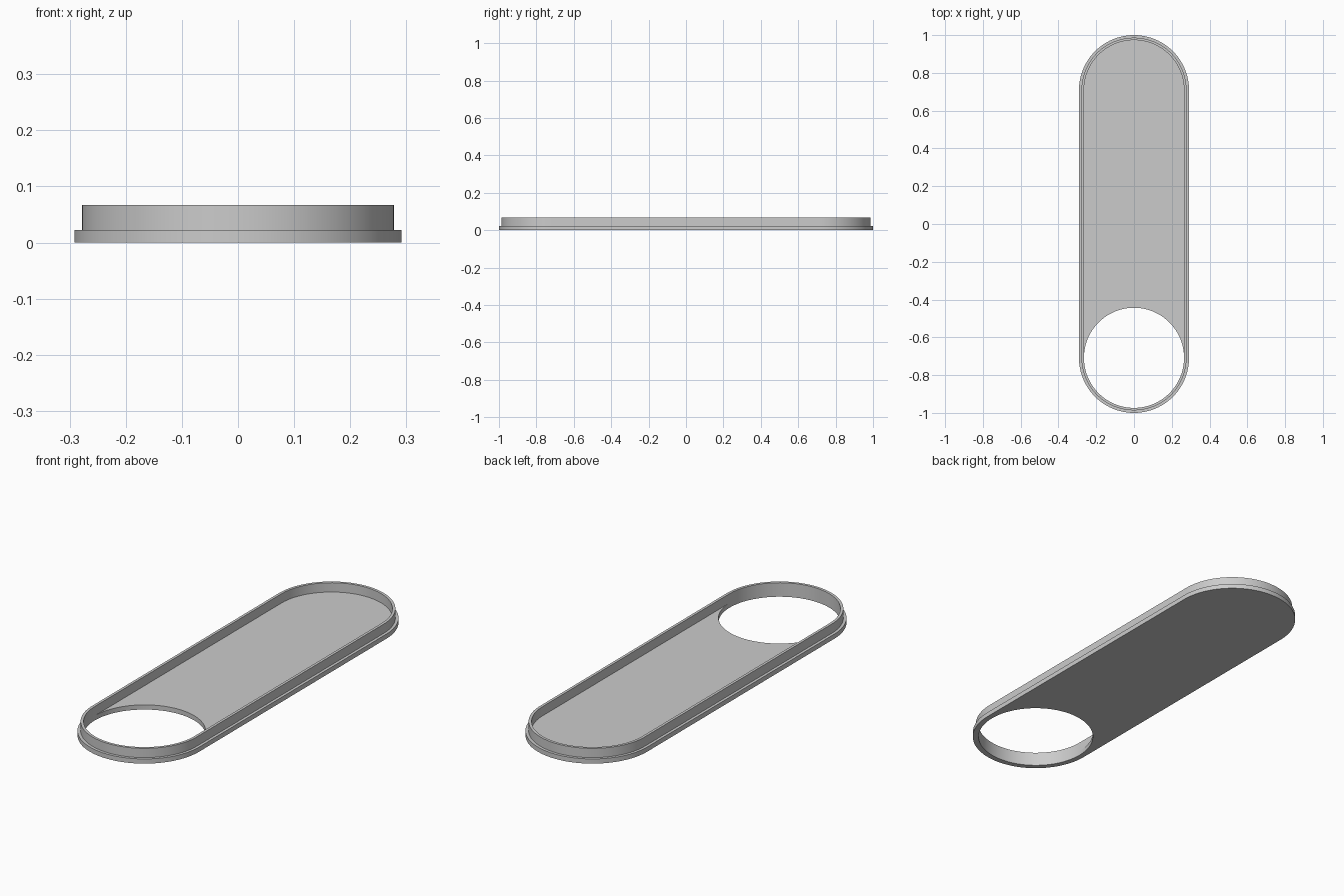
import bpy
import bmesh
from math import sin, cos, pi, radians

cube = bpy.data.objects.get("Cube")
if cube:
    bpy.data.objects.remove(cube, do_unlink=True)

END = 0.7085                              # y of the round end centres
OUTER, RIM, INNER = 0.2915, 0.278, 0.265  # outline radii
FLOOR, TOP = 0.0225, 0.067                # heights
STEPS = 48                                # segments per half circle

grey = bpy.data.materials.new("light_grey")
grey.use_nodes = True
colour = (0.6, 0.6, 0.6, 1)
grey.diffuse_color = colour
grey.node_tree.nodes["Principled BSDF"].inputs["Base Color"].default_value = colour

bm = bmesh.new()


def arc(radius, y, z, start=0.0):
    """Half circle of vertices, counter-clockwise from the start angle."""
    angles = [start + pi * i / STEPS for i in range(STEPS + 1)]
    return [bm.verts.new((radius * cos(a), y + radius * sin(a), z)) for a in angles]


def stadium(radius, z):
    return arc(radius, END, z) + arc(radius, -END, z, pi)


def bridge(a, b, closed=False):
    count = len(a)
    for i in range(count if closed else count - 1):
        j = (i + 1) % count
        bm.faces.new((a[i], a[j], b[j], b[i]))


# Stepped border: underside, flange edge, ledge, rim outside, rim top, rim inside
section = [(INNER, 0), (OUTER, 0), (OUTER, FLOOR), (RIM, FLOOR),
           (RIM, TOP), (INNER, TOP), (INNER, FLOOR)]
loops = [stadium(r, z) for r, z in section]
for lower, upper in zip(loops, loops[1:]):
    bridge(lower, upper, closed=True)

# Floor slab between the back end and the round hole
half = STEPS + 1
hole_low, hole_high = arc(INNER, -END, 0), arc(INNER, -END, FLOOR)
bridge(loops[0][:half], hole_low)
bridge(loops[-1][:half], hole_high)

# Hole wall: back half on the slab, front half continuing the rim inside
bridge(hole_low, hole_high)
bridge(loops[0][half:], loops[-1][half:])

bmesh.ops.remove_doubles(bm, verts=bm.verts[:], dist=0.00001)
bmesh.ops.recalc_face_normals(bm, faces=bm.faces[:])

mesh = bpy.data.meshes.new("cover_tray")
bm.to_mesh(mesh)
bm.free()
mesh.materials.append(grey)
tray = bpy.data.objects.new("cover_tray", mesh)
bpy.context.collection.objects.link(tray)

bpy.ops.object.select_all(action='DESELECT')
tray.select_set(True)
bpy.context.view_layer.objects.active = tray
bpy.ops.object.shade_smooth_by_angle(angle=radians(30))
